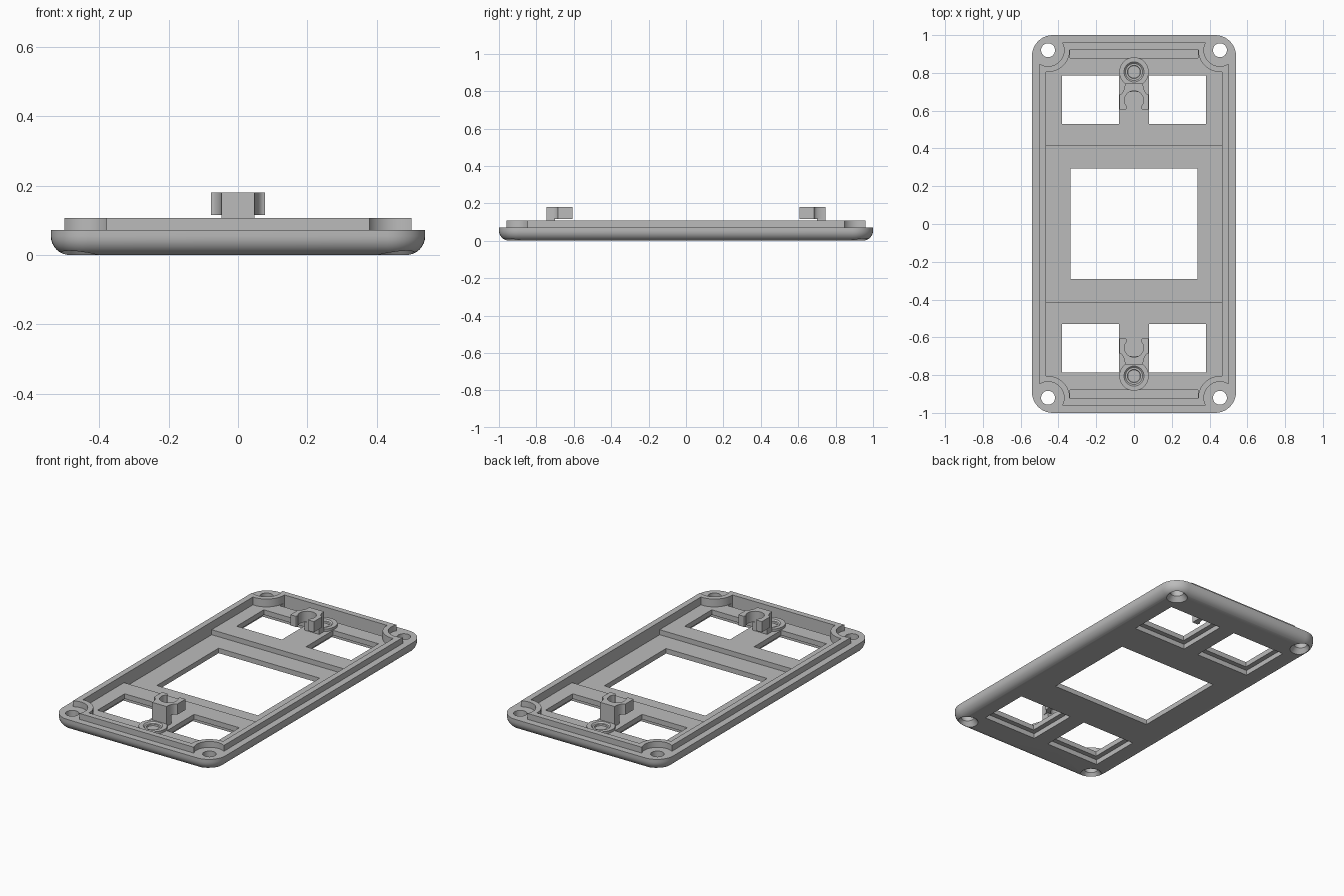
import bpy, bmesh, math
from math import sin, cos, pi, sqrt, atan2

cube = bpy.data.objects.get("Cube")
if cube:
    bpy.data.objects.remove(cube, do_unlink=True)

grey = bpy.data.materials.new("plain grey")
grey.use_nodes = True
grey.diffuse_color = (0.5, 0.5, 0.5, 1)
grey.node_tree.nodes["Principled BSDF"].inputs["Base Color"].default_value = (0.5, 0.5, 0.5, 1)

HOLE_X, HOLE_Y = 0.455, 0.92     # corner screw positions
RIM, LIP_TOP = 0.072, 0.107      # heights of the plate edge and raised lip
FLOOR, SHELF = 0.03, 0.06        # heights of the deep floor and the end shelves
POST_Y = 0.805


def loft(name, rings, closed=False):
    """Skin a list of equal-length rings; cap the ends unless the loop closes."""
    bm = bmesh.new()
    loops = [[bm.verts.new(p) for p in ring] for ring in rings]
    pairs = list(zip(loops, loops[1:]))
    if closed:
        pairs.append((loops[-1], loops[0]))
    else:
        bm.faces.new(loops[0])
        bm.faces.new(loops[-1])
    for a, b in pairs:
        for i in range(len(a)):
            j = (i + 1) % len(a)
            bm.faces.new((a[i], a[j], b[j], b[i]))
    bmesh.ops.recalc_face_normals(bm, faces=bm.faces)
    mesh = bpy.data.meshes.new(name)
    bm.to_mesh(mesh)
    bm.free()
    mesh.materials.append(grey)
    obj = bpy.data.objects.new(name, mesh)
    bpy.context.collection.objects.link(obj)
    return obj


def prism(name, outline, z0, z1):
    return loft(name, [[(x, y, z) for x, y in outline] for z in (z0, z1)])


def box(name, x0, x1, y0, y1, z0, z1):
    return prism(name, [(x0, y0), (x1, y0), (x1, y1), (x0, y1)], z0, z1)


def lathe(name, profile, x, y, closed=False, n=32):
    rings = [[(x + r * cos(2 * pi * i / n), y + r * sin(2 * pi * i / n), z)
              for i in range(n)] for r, z in profile]
    return loft(name, rings, closed)


def four_corners(quarter):
    """Mirror the points of the +x +y corner into a full outline."""
    back = quarter[::-1]
    return (quarter + [(-x, y) for x, y in back]
            + [(-x, -y) for x, y in quarter] + [(x, -y) for x, y in back])


def rounded_outline(hx, hy, r, n=10):
    arc = [i * pi / 2 / n for i in range(n + 1)]
    return four_corners([(hx - r + r * cos(a), hy - r + r * sin(a)) for a in arc])


def notched_outline(hx, hy, r, n=16):
    """Rectangle whose corners are scooped out around the screw holes."""
    dx, dy = hx - HOLE_X, hy - HOLE_Y
    start = atan2(-sqrt(r * r - dx * dx), dx) + 2 * pi
    end = atan2(dy, -sqrt(r * r - dy * dy))
    arc = [start + (end - start) * i / n for i in range(n + 1)]
    return four_corners([(HOLE_X + r * cos(a), HOLE_Y + r * sin(a)) for a in arc])


def combine(target, tool, operation):
    mod = target.modifiers.new("shape", 'BOOLEAN')
    mod.operation, mod.solver, mod.object = operation, 'EXACT', tool
    bpy.context.view_layer.update()
    result = bpy.data.meshes.new_from_object(
        target.evaluated_get(bpy.context.evaluated_depsgraph_get()))
    target.modifiers.clear()
    target.data = result
    bpy.data.objects.remove(tool, do_unlink=True)


def smooth(obj):
    bpy.ops.object.select_all(action='DESELECT')
    obj.select_set(True)
    bpy.context.view_layer.objects.active = obj
    bpy.ops.object.shade_smooth_by_angle(angle=math.radians(35))


# Cover plate with a rounded lower edge
R = 0.055
rings = []
for i in range(9):
    a = i / 8 * pi / 2
    inset = R * (1 - sin(a))
    rings.append([(x, y, R * (1 - cos(a))) for x, y in
                  rounded_outline(0.54 - inset, 1 - inset, 0.11 - inset)])
rings.append([(x, y, RIM) for x, y in rounded_outline(0.54, 1, 0.11)])
plate = loft("cover_plate", rings)

# Raised lip and hollow interior
combine(plate, prism("lip", notched_outline(0.5, 0.96, 0.085), 0.045, LIP_TOP), 'UNION')
cuts = [prism("cavity", notched_outline(0.465, 0.925, 0.115), SHELF, 0.3),
        box("middle_recess", -0.465, 0.465, -0.415, 0.415, FLOOR, 0.2),
        box("middle_window", -0.335, 0.335, -0.29, 0.295, -0.1, 0.2)]

# End channels, stepped small windows and countersunk screw holes
for sy in (-1, 1):
    def span(a, b):
        return sorted((sy * a, sy * b))
    cuts.append(box("end_channel", -0.34, 0.34, *span(0.88, 0.925), FLOOR, 0.2))
    for sx in (-1, 1):
        xs = sorted((sx * 0.08, sx * 0.38))
        cuts.append(box("small_window", *xs, *span(0.53, 0.787), -0.1, 0.2))
        cuts.append(box("window_step", xs[0] - 0.03, xs[1] + 0.03,
                        *span(0.5, 0.817), -0.1, FLOOR))
        cuts.append(lathe("screw_hole", [(0.064, -0.01), (0.06, 0), (0.037, 0.03), (0.037, 0.2)],
                          sx * HOLE_X, sy * HOLE_Y))
for cutter in cuts:
    combine(plate, cutter, 'DIFFERENCE')
smooth(plate)

# Clip outline: open jaw towards the centre, scooped shoulders outwards
jaw = [(0.05 * cos(a), 0.655 + 0.05 * sin(a))
       for a in [pi / 2 - i * pi * 0.75 / 12 for i in range(13)]]
shoulder = [(0.078 - 0.03 * sin(a), 0.745 - 0.06 * cos(a))
            for a in [i * pi / 16 for i in range(9)]]
half = jaw + [(0.042, 0.607), (0.078, 0.607)] + shoulder
clip_outline = half + [(-x, y) for x, y in half[::-1][:-1]]

for sy, end in ((-1, "front"), (1, "back")):
    # Ring boss with a chamfered blind socket
    smooth(lathe(end + "_ring_boss",
                 [(0.078, FLOOR), (0.078, 0.075), (0.053, 0.075), (0.045, 0.068),
                  (0.035, 0.068), (0.033, 0.062), (0.033, FLOOR)],
                 0, sy * POST_Y, closed=True))
    # Open clip on its stem
    smooth(prism(end + "_clip", [(x, sy * y) for x, y in clip_outline], 0.116, 0.18))
    box(end + "_clip_stem", -0.048, 0.048, *sorted((sy * 0.7, sy * 0.745)), 0.05, 0.117)
